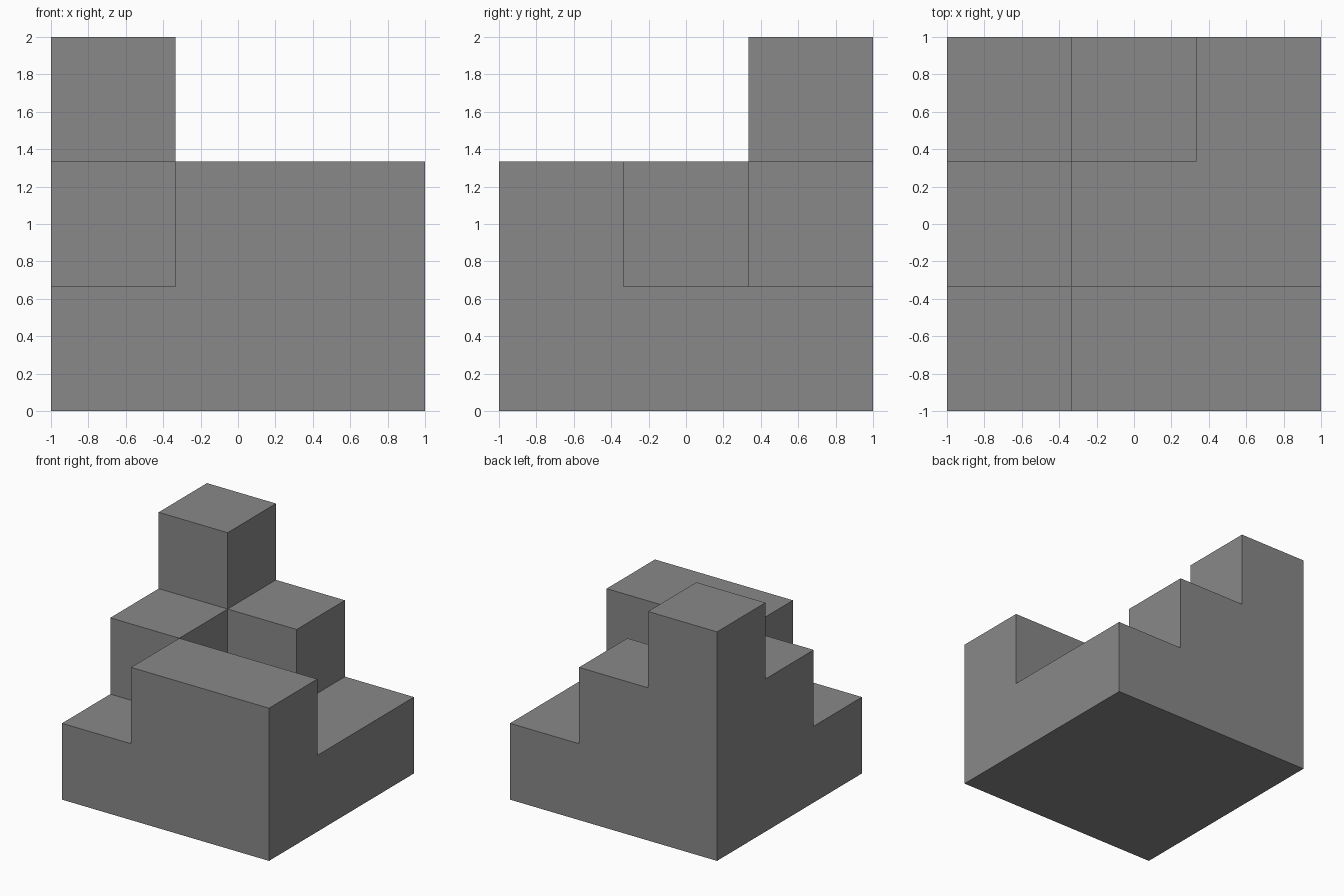
import bpy
import bmesh
import math
from mathutils import Matrix, Vector

cube = bpy.data.objects.get("Cube")
if cube:
    bpy.data.objects.remove(cube, do_unlink=True)

UNIT = 2 / 3

# Stack heights in units, listed from the front row to the back row, left to right in x
HEIGHTS = [
    [1, 2, 2],
    [2, 1, 1],
    [3, 2, 1],
]

# Plain grey material
grey = bpy.data.materials.new("grey")
grey.use_nodes = True
colour = (0.25, 0.25, 0.25, 1)
grey.diffuse_color = colour
grey.node_tree.nodes["Principled BSDF"].inputs["Base Color"].default_value = colour


def height(col, row):
    inside = 0 <= col < 3 and 0 <= row < 3
    return HEIGHTS[row][col] if inside else 0


def add_face(bm, centre, normal):
    """Square unit face at a cell wall, facing along the normal."""
    turn = normal.to_track_quat("Z", "Y").to_matrix().to_4x4()
    place = Matrix.Translation((centre + normal / 2) * UNIT)
    bmesh.ops.create_grid(bm, x_segments=1, y_segments=1, size=UNIT / 2,
                          matrix=place @ turn)


# Stepped block: only the outer walls of the stacked cubes are built
bm = bmesh.new()
SIDES = [(1, 0), (-1, 0), (0, 1), (0, -1)]
for row in range(3):
    for col in range(3):
        top = height(col, row)
        for level in range(top):
            centre = Vector((col - 1, row - 1, level + 0.5))
            for dx, dy in SIDES:
                if level >= height(col + dx, row + dy):
                    add_face(bm, centre, Vector((dx, dy, 0)))
            if level == 0:
                add_face(bm, centre, Vector((0, 0, -1)))
            if level == top - 1:
                add_face(bm, centre, Vector((0, 0, 1)))

# Weld the walls and join flush squares into clean flat faces
bmesh.ops.remove_doubles(bm, verts=bm.verts, dist=0.001)
bmesh.ops.dissolve_limit(bm, angle_limit=math.radians(1),
                         verts=bm.verts, edges=bm.edges)

mesh = bpy.data.meshes.new("stepped_block")
bm.to_mesh(mesh)
bm.free()
mesh.materials.append(grey)
block = bpy.data.objects.new("stepped_block", mesh)
bpy.context.collection.objects.link(block)
